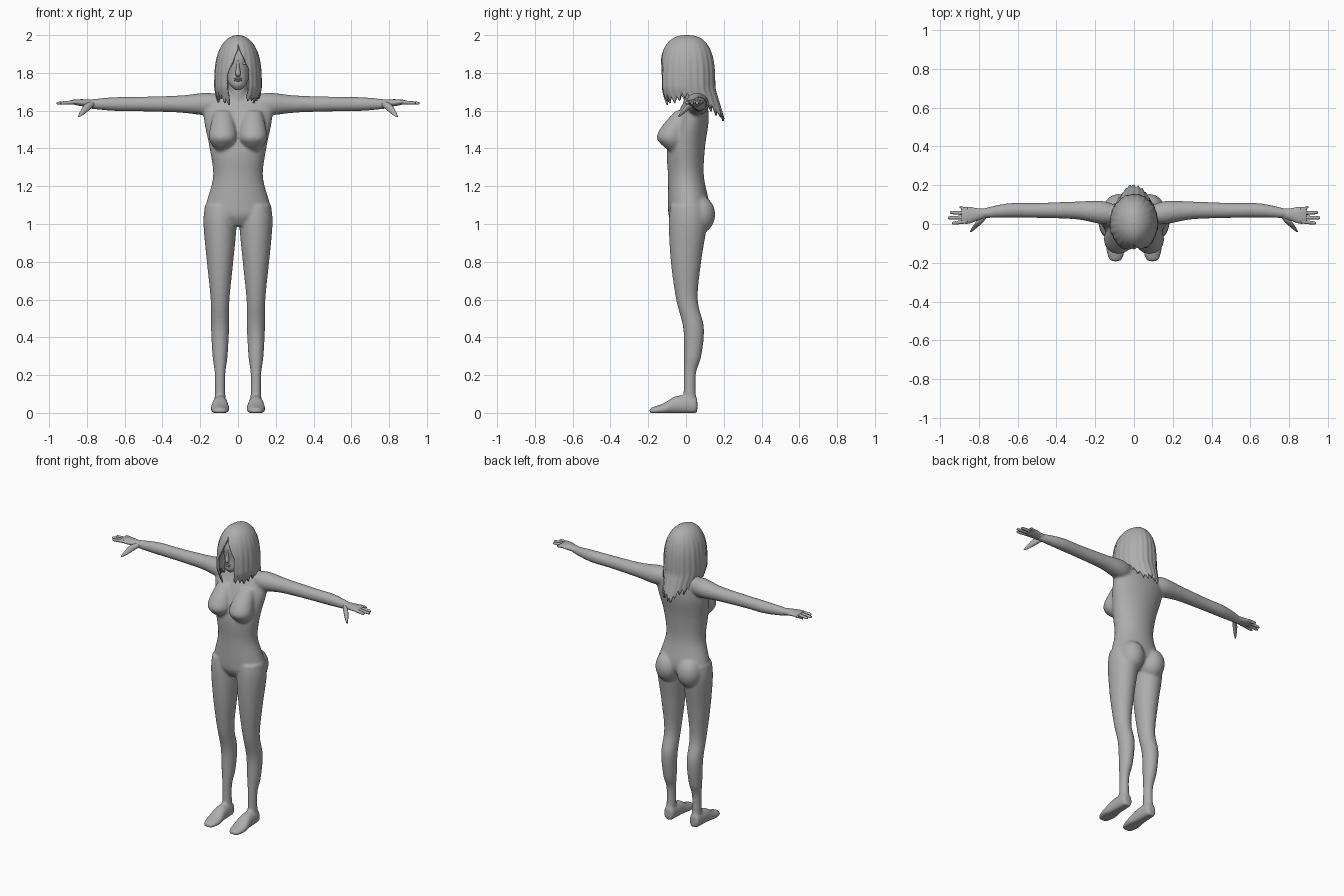
import bpy, bmesh, math

cube = bpy.data.objects.get("Cube")
if cube:
    bpy.data.objects.remove(cube, do_unlink=True)

SHADE = .42
grey = bpy.data.materials.new("plain grey")
grey.use_nodes = True
grey.diffuse_color = (SHADE, SHADE, SHADE, 1)
grey.node_tree.nodes["Principled BSDF"].inputs["Base Color"].default_value = grey.diffuse_color


def spline(rows, steps):
    """Smooth interpolation through a list of sections."""
    out = []
    last = len(rows) - 1
    for i in range(last):
        before, start = rows[max(i - 1, 0)], rows[i]
        end, after = rows[i + 1], rows[min(i + 2, last)]
        for k in range(steps):
            t = k / steps
            ease, rest = t * t * (3 - 2 * t), 1 - t
            section = []
            for p, q, r, s in zip(before, start, end, after):
                bend = t * rest * (rest * (r - p) - t * (s - q)) / 2
                section.append(q + (r - q) * ease + bend)
            out.append(section)
    return out + [list(rows[last])]


def loft(bm, axis, rows, at=0, side=1, squash=1, lean=0, sides=32, steps=6):
    """Rows are position on axis, centre, radius and, if not squash * radius,
    a second radius. at is the other centre, sliding by lean along the axis."""
    full = [row if len(row) == 4 else (*row, row[2] * squash) for row in rows]
    rings = []
    for pos, centre, wide, deep in spline(full, steps):
        other = at + lean * (pos - rows[0][0])
        first, second = (centre, other) if axis == "x" else (other, centre)
        ring = []
        for k in range(sides):
            a = math.tau * k / sides
            p = [first + wide * math.cos(a), second + deep * math.sin(a)]
            p.insert("xyz".index(axis), pos)
            ring.append(bm.verts.new((p[0] * side, p[1], max(p[2], 0))))
        rings.append(ring)
    faces = [bm.faces.new(rings[0]), bm.faces.new(rings[-1])]
    for low, high in zip(rings, rings[1:]):
        for k in range(sides):
            j = (k + 1) % sides
            faces.append(bm.faces.new((low[k], low[j], high[j], high[k])))
    bmesh.ops.recalc_face_normals(bm, faces=faces)


def ellipsoid(bm, centre, radii):
    new = bmesh.ops.create_uvsphere(bm, u_segments=24, v_segments=14, radius=1)["verts"]
    bmesh.ops.scale(bm, vec=radii, verts=new)
    bmesh.ops.translate(bm, vec=centre, verts=new)


def finish(bm, name):
    mesh = bpy.data.meshes.new(name)
    for face in bm.faces:
        face.smooth = True
    bm.to_mesh(mesh)
    bm.free()
    mesh.materials.append(grey)
    ob = bpy.data.objects.new(name, mesh)
    bpy.context.scene.collection.objects.link(ob)
    return ob


ARM_HEIGHT = 1.635
LEG_OFFSET = .095

# Body: overlapping volumes fused into one smooth skin
body = bmesh.new()
torso = [(.99, 0, .06, .06), (1.04, .01, .16, .1), (1.1, .015, .17, .11),
         (1.25, 0, .132, .095), (1.4, 0, .15, .1), (1.55, .03, .18, .09),
         (1.65, .05, .18, .06), (1.7, .05, .1, .04)]
neck = [(1.6, .05, .065), (1.7, .04, .053), (1.8, .02, .05)]
loft(body, "z", torso, sides=48)
loft(body, "z", neck)

breast = [(1.38, -.06, .02), (1.42, -.07, .06), (1.46, -.08, .075), (1.52, -.06, .066), (1.6, -.01, .045)]
leg = [(1.1, .01, .08), (1, .01, .088), (.8, 0, .07), (.6, .005, .05),
       (.45, .04, .048), (.3, .035, .04), (.2, .02, .028), (.04, .02, .03)]
foot = [(.06, .035, .02, .03), (.045, .04, .035, .05), (-.05, .04, .042, .05),
        (-.12, .02, .05, .03), (-.18, .01, .035, .02), (-.195, .01, .01, .01)]
arm = [(.1, .05, .05), (.17, .06, .06), (.3, .07, .046), (.5, .07, .039),
       (.65, .07, .037), (.78, .055, .025), (.81, .05, .018)]
for side in (1, -1):
    loft(body, "z", breast, at=.08, side=side)
    ellipsoid(body, (.08 * side, .07, 1.05), (.08, .085, .1))
    loft(body, "z", leg, at=LEG_OFFSET, side=side, squash=1.15)
    loft(body, "y", foot, at=LEG_OFFSET, side=side)
    loft(body, "x", arm, at=ARM_HEIGHT, side=side)
body_ob = finish(body, "body")
skin = body_ob.modifiers.new("fuse", "REMESH")
skin.mode, skin.voxel_size, skin.use_smooth_shade = "VOXEL", .007, True
soft = body_ob.modifiers.new("soften", "SMOOTH")
soft.factor, soft.iterations = .5, 12

# Hands: palm, four fingers from the little one forward, and thumb
palm = [(.74, .06, .02, .018), (.8, .05, .03, .02), (.86, .045, .044, .015), (.89, .045, .036, .007)]
thumb = [(.04, ARM_HEIGHT, .014), (.01, 1.62, .019), (-.02, 1.59, .013), (-.04, 1.57, .005)]
for side, name in ((1, "left_hand"), (-1, "right_hand")):
    hand = bmesh.new()
    loft(hand, "x", palm, at=ARM_HEIGHT, side=side, lean=.08)
    for i, tip in enumerate((.9, .95, .96, .94)):
        root, y = .075 - .02 * i, .086 - .027 * i
        finger = [(.86, root, .011), (.89, (root + y) / 2, .01), (tip - .01, y, .008), (tip, y, .003)]
        loft(hand, "x", finger, at=ARM_HEIGHT + .01, side=side, lean=-.06, sides=14)
    loft(hand, "y", thumb, at=.77, side=side, lean=-.9, sides=16)
    finish(hand, name)

# Head with nose, lips, eyes and brows
skull = [(1.71, -.08, .015), (1.74, -.06, .045, .055), (1.8, -.02, .065, .09),
         (1.88, -.01, .077, .107), (1.94, 0, .07, .09), (1.975, 0, .02, .03)]
nose = [(1.78, -.11, .008), (1.795, -.117, .014), (1.83, -.114, .009), (1.865, -.112, .006)]
head = bmesh.new()
loft(head, "z", skull, sides=40)
loft(head, "z", nose, sides=16)
for z in (1.77, 1.76):
    ellipsoid(head, (0, -.109, z), (.021, .009, .006))
for x in (.03, -.03):
    ellipsoid(head, (x, -.104, 1.85), (.014, .007, .007))
    ellipsoid(head, (x, -.105, 1.872), (.019, .007, .005))
finish(head, "head")

# Hair: a draped sheet, parted at the front, with pointed lock ends
ROWS, COLS, LOCKS = 32, 150, 25
CROWN, JAW = 2, 1.72


def clamp(value):
    return max(0, min(1, value))


def hair_point(u, drop):
    """u runs from the left of the parting, around the back, to its right."""
    around = math.tau * u
    back = (1 - math.cos(around)) / 2
    tooth = abs(u * LOCKS % 1 - .5) * 2
    end = 1.635 + .05 * math.sin(around / 2) - .13 * back ** 2
    end += .035 * tooth + .012 * math.sin(around * 7)
    z = CROWN - (CROWN - end) * drop ** 1.6
    below = max(0, JAW - z)
    left = .5 * clamp((1.95 - z) * 8) - 1.5 * below
    right = .5 * clamp((1.93 - z) * 7) - 1.5 * below
    angle = left + (math.tau - left - right) * u
    height = clamp((z - JAW) / (CROWN - JAW))
    dome = math.sqrt(1 - height ** 3) + .001
    ripple = .01 * math.sin(angle * 24) + .008 * math.sin(angle * 9 + 1)
    wave = 1 + clamp((CROWN - z) * 7) * ripple
    width = (.125 * dome - .2 * below) * wave
    depth = .15 * dome ** .8 * wave
    return width * math.sin(angle), .005 + .3 * below - depth * math.cos(angle), z


hair = bmesh.new()
grid = [[hair.verts.new(hair_point(c / COLS, r / ROWS)) for c in range(COLS + 1)]
        for r in range(ROWS + 1)]
for up, low in zip(grid, grid[1:]):
    for c in range(COLS):
        hair.faces.new((up[c], low[c], low[c + 1], up[c + 1]))
bmesh.ops.remove_doubles(hair, verts=hair.verts, dist=.0003)
hair_ob = finish(hair, "hair")
shell = hair_ob.modifiers.new("thickness", "SOLIDIFY")
shell.thickness, shell.offset = .01, -1
